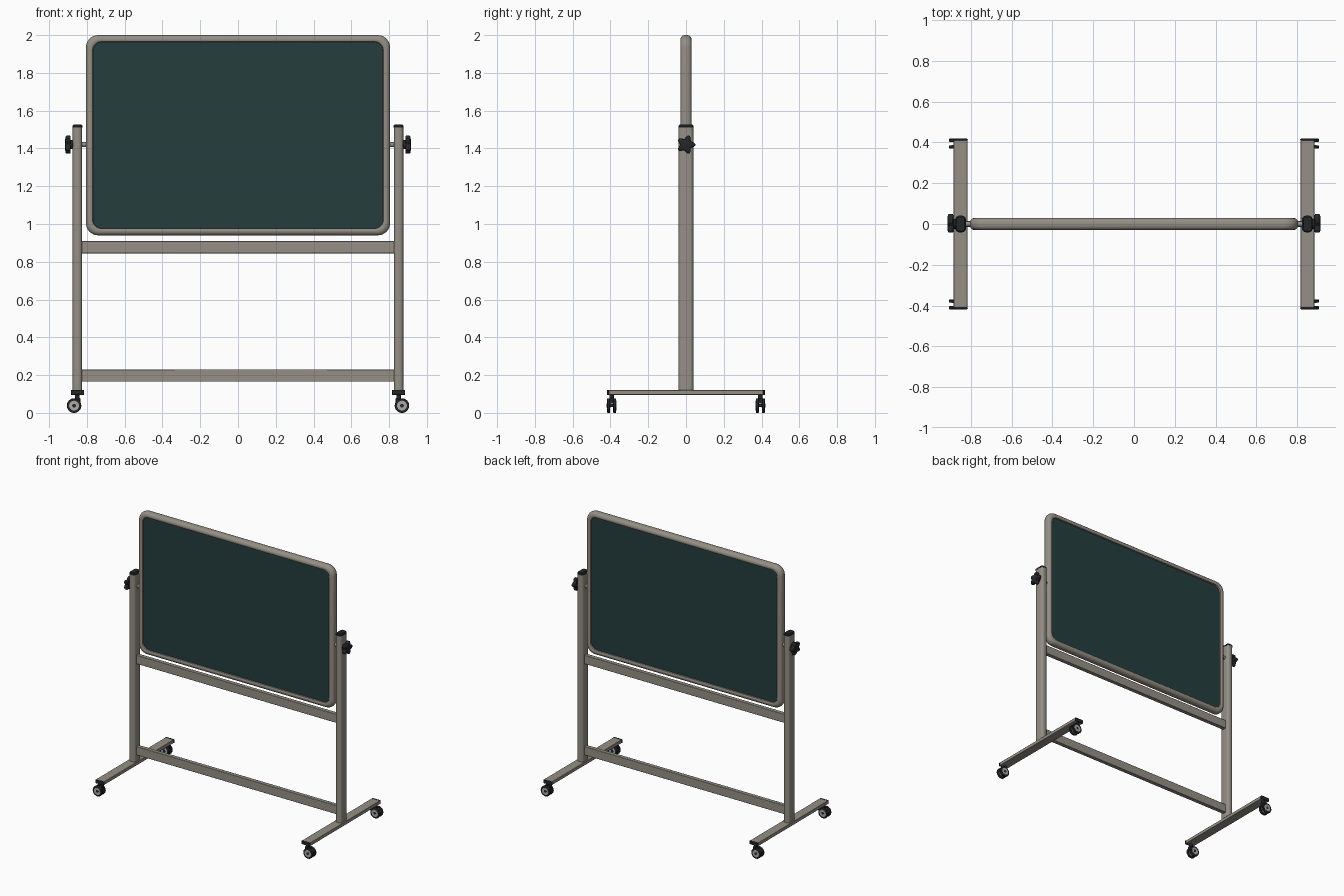
import bpy, bmesh, math
from mathutils import Matrix, Vector

if "Cube" in bpy.data.objects:
    bpy.data.objects.remove(bpy.data.objects["Cube"])


def mat(name, c):
    m = bpy.data.materials.new(name)
    m.diffuse_color = (*c, 1)
    m.use_nodes = True
    m.node_tree.nodes["Principled BSDF"].inputs["Base Color"].default_value = m.diffuse_color
    return m


METAL = mat("warm grey metal", (0.30, 0.275, 0.235))
BOARD = mat("dark green board", (0.018, 0.047, 0.047))
BLACK = mat("black plastic", (0.018, 0.019, 0.021))
HUB = mat("light grey hub", (0.42, 0.41, 0.39))


def finish(name, bm, m, smooth=True, bevel=0, seg=2):
    bmesh.ops.recalc_face_normals(bm, faces=bm.faces[:])
    me = bpy.data.meshes.new(name)
    bm.to_mesh(me)
    bm.free()
    ob = bpy.data.objects.new(name, me)
    bpy.context.collection.objects.link(ob)
    me.materials.append(m)
    if bevel:
        b = ob.modifiers.new("bevel", "BEVEL")
        b.width, b.segments = bevel, seg
    if smooth:
        bpy.ops.object.select_all(action='DESELECT')
        ob.select_set(True)
        bpy.context.view_layer.objects.active = ob
        bpy.ops.object.shade_smooth_by_angle(angle=math.radians(40))
    return ob


def skin(loops, closed=False):
    """Bridge equal-length point loops, capping the ends unless closed."""
    bm = bmesh.new()
    rings = [[bm.verts.new(p) for p in lp] for lp in loops]
    n = len(rings[0])
    for i in range(len(rings) if closed else len(rings) - 1):
        a, b = rings[i], rings[(i + 1) % len(rings)]
        for j in range(n):
            k = (j + 1) % n
            bm.faces.new((a[j], a[k], b[k], b[j]))
    if not closed:
        bm.faces.new(rings[0])
        bm.faces.new(rings[-1])
    return bm


def round_rect(hw, hh, r, seg=8):
    pts = []
    for q, (sx, sy) in enumerate(((1, 1), (-1, 1), (-1, -1), (1, -1))):
        for i in range(seg + 1):
            a = math.pi / 2 * (q + i / seg)
            pts.append((sx * (hw - r) + r * math.cos(a), sy * (hh - r) + r * math.sin(a)))
    return pts


def box(name, lo, hi, m, bevel=0):
    bm = bmesh.new()
    lo, hi = Vector(lo), Vector(hi)
    bmesh.ops.create_cube(bm, size=1, matrix=Matrix.Translation((lo + hi) / 2) @ Matrix.Diagonal((*(hi - lo), 1)))
    return finish(name, bm, m, True, bevel)


def cyl(name, c, r, depth, axis, m, seg=24, bevel=0):
    bm = bmesh.new()
    rot = {'x': Matrix.Rotation(math.pi / 2, 4, 'Y'), 'y': Matrix.Rotation(math.pi / 2, 4, 'X'), 'z': Matrix()}[axis]
    bmesh.ops.create_cone(bm, cap_ends=True, segments=seg, radius1=r, radius2=r, depth=depth,
                          matrix=Matrix.Translation(c) @ rot)
    return finish(name, bm, m, True, bevel)


# Rounded board frame: D-shaped section swept around a rounded rectangle
ZC, HW, HH, R = 1.47, 0.805, 0.53, 0.065
section = [(0.037, 0.014), (0.035, 0.026), (0.030, 0.030), (0.020, 0.030), (0.010, 0.026), (0.003, 0.018), (0, 0.008)]
section += [(i, -y) for i, y in reversed(section)]
finish("board_frame", skin([[(x, y, z + ZC) for x, z in round_rect(HW - i, HH - i, R - i * 0.5)]
                            for i, y in section], True), METAL)

# Writing panel, both sides
finish("writing_panel", skin([[(x, y, z + ZC) for x, z in round_rect(HW - 0.032, HH - 0.032, 0.045)]
                              for y in (-0.016, 0.016)]), BOARD)

# Cross rails
for name, z in (("upper_rail", 0.845), ("lower_rail", 0.165)):
    box(name, (-0.83, -0.015, z), (0.83, 0.015, z + 0.065), METAL, 0.003)

for s, side in ((-1, "left"), (1, "right")):
    px = s * 0.85
    # Post with dark end cap
    finish(side + "_post", skin([[(px + x, y, z) for x, y in round_rect(0.025, 0.04, 0.02, 6)]
                                 for z in (0.115, 1.513)]), METAL)
    finish(side + "_post_cap", skin([[(px + x, y, z) for x, y in round_rect(0.026 - d, 0.041 - d, 0.02 - d, 6)]
                                     for d, z in ((0, 1.511), (0, 1.52), (0.006, 1.526))]), BLACK)
    # Pivot pin between post and frame
    cyl(side + "_pivot_pin", (s * 0.815, 0, 1.42), 0.013, 0.04, 'x', METAL)
    # Five-lobed clamp knob
    def star(x, k):
        pts = []
        for i in range(60):
            a = math.tau * i / 60
            r = (0.041 + 0.009 * math.cos(5 * a)) * k
            pts.append((s * x, r * math.cos(a), 1.42 + r * math.sin(a)))
        return pts
    finish(side + "_knob", skin([star(x, k) for x, k in
                                 ((0.886, 0.9), (0.89, 1), (0.907, 1), (0.912, 0.9), (0.915, 0.6))]), BLACK)
    cyl(side + "_knob_neck", (s * 0.88, 0, 1.42), 0.024, 0.022, 'x', BLACK)
    # Foot bar with dark ends
    box(side + "_foot", (px - 0.034, -0.41, 0.096), (px + 0.034, 0.41, 0.121), METAL, 0.003)
    for t, end in ((-1, "front"), (1, "back")):
        n = f"{side}_{end}_"
        y0, wx = t * 0.394, s * 0.868
        a, b = sorted((t * 0.408, t * 0.418))
        box(n + "foot_cap", (px - 0.035, a, 0.095), (px + 0.035, b, 0.122), BLACK, 0.003)
        # Twin-wheel caster
        cyl(n + "caster_stem", (px, y0, 0.086), 0.012, 0.03, 'z', BLACK)
        box(n + "caster_hood", (px - 0.016, y0 - 0.012, 0.05), (px + 0.016, y0 + 0.012, 0.078), BLACK, 0.004)
        cyl(n + "caster_axle", (wx, y0, 0.0385), 0.008, 0.04, 'y', BLACK, 16)
        for w in (-1, 1):
            yc = y0 + w * 0.016
            cyl(n + "tyre", (wx, yc, 0.0385), 0.0385, 0.016, 'y', BLACK, 32, 0.003)
            cyl(n + "hub", (wx, yc, 0.0385), 0.026, 0.0175, 'y', HUB)
            cyl(n + "hub_centre", (wx, yc, 0.0385), 0.010, 0.0195, 'y', BLACK, 16)
